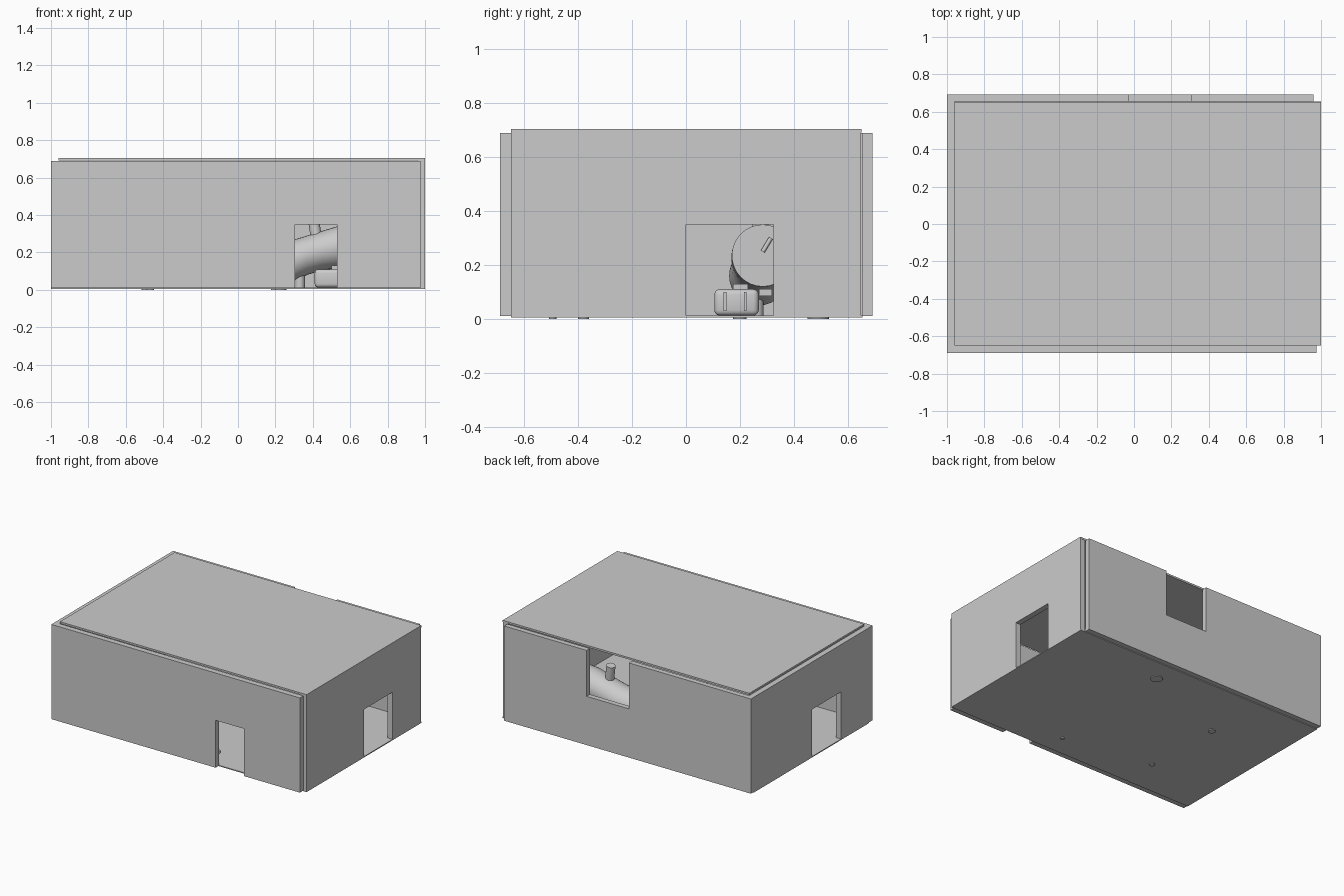
import bpy, bmesh, math
from mathutils import Vector, Matrix

if "Cube" in bpy.data.objects:
    bpy.data.objects.remove(bpy.data.objects["Cube"])


def finish(bm, name, smooth=False):
    bmesh.ops.recalc_face_normals(bm, faces=bm.faces)
    me = bpy.data.meshes.new(name)
    bm.to_mesh(me)
    bm.free()
    ob = bpy.data.objects.new(name, me)
    bpy.context.collection.objects.link(ob)
    if smooth:
        bpy.context.view_layer.objects.active = ob
        ob.select_set(True)
        bpy.ops.object.shade_smooth_by_angle(angle=math.radians(35))
        ob.select_set(False)
    return ob


def box(name, lo, hi, bevel=0.0):
    bm = bmesh.new()
    bmesh.ops.create_cube(bm, size=1)
    for v in bm.verts:
        v.co = [lo[i] + (v.co[i] + 0.5) * (hi[i] - lo[i]) for i in range(3)]
    if bevel:
        bmesh.ops.bevel(bm, geom=bm.edges[:], offset=bevel, segments=3, profile=0.5, affect='EDGES')
    return finish(bm, name, bool(bevel))


def wall(name, axis, outline, near, far):
    """Extrude a wall outline (run, z) across the thickness near..far."""
    def pos(u, z, t):
        return (u, t, z) if axis == 'x' else (t, u, z)
    bm = bmesh.new()
    a = [bm.verts.new(pos(u, z, near)) for u, z in outline]
    b = [bm.verts.new(pos(u, z, far)) for u, z in outline]
    bm.faces.new(a)
    bm.faces.new(b[::-1])
    for i in range(len(a)):
        j = (i + 1) % len(a)
        bm.faces.new((a[i], a[j], b[j], b[i]))
    return finish(bm, name)


def door_outline(u0, u1, d0, d1, top, base=0.01, head=0.35):
    return [(u0, base), (d0, base), (d0, head), (d1, head), (d1, base),
            (u1, base), (u1, top), (u0, top)]


def tube(name, rings, sides=32):
    """Loft circles given as (x, y, z, radius) along x."""
    bm = bmesh.new()
    loops = []
    for x, y, z, r in rings:
        loops.append([bm.verts.new((x, y + r * math.cos(k * math.tau / sides),
                                    z + r * math.sin(k * math.tau / sides))) for k in range(sides)])
    for a, b in zip(loops, loops[1:]):
        for k in range(sides):
            m = (k + 1) % sides
            bm.faces.new((a[k], a[m], b[m], b[k]))
    bm.faces.new(loops[0])
    bm.faces.new(loops[-1])
    return finish(bm, name, True)


def rod(name, p, q, r, sides=20):
    p, q = Vector(p), Vector(q)
    d = q - p
    bm = bmesh.new()
    m = Matrix.Translation((p + q) / 2) @ d.to_track_quat('Z', 'Y').to_matrix().to_4x4()
    bmesh.ops.create_cone(bm, cap_ends=True, segments=sides, radius1=r, radius2=r,
                          depth=d.length, matrix=m)
    return finish(bm, name, True)


# room shell: four walls with floor-level doors and a high window notch
wall("front_wall", 'x', door_outline(-1, 0.975, 0.305, 0.53, 0.69), -0.69, -0.65)
wall("right_wall", 'y', door_outline(-0.65, 0.65, 0, 0.325, 0.70), 0.96, 1.0)
wall("left_wall", 'y', door_outline(-0.65, 0.655, -0.33, 0, 0.69), -1.0, -0.96)
wall("back_wall", 'x', [(-1, 0.01), (0.96, 0.01), (0.96, 0.69), (0.305, 0.69), (0.305, 0.36),
                        (-0.03, 0.36), (-0.03, 0.69), (-1, 0.69)], 0.655, 0.692)
box("floor", (-1.0, -0.65, 0.005), (1.0, 0.655, 0.012))
box("ceiling", (-0.96, -0.65, 0.692), (1.0, 0.652, 0.705))

# large rounded body standing inside, seen through the doors and window
tube("curved_body", [(0.14, 0.27, 0.15, 0.08), (0.22, 0.27, 0.155, 0.105), (0.305, 0.27, 0.16, 0.11),
                     (0.37, 0.275, 0.185, 0.105), (0.45, 0.28, 0.21, 0.105), (0.53, 0.28, 0.227, 0.112),
                     (0.62, 0.285, 0.235, 0.115)])
rod("body_handle", (0.63, 0.285, 0.25), (0.63, 0.315, 0.30), 0.008)
rod("body_neck", (0.42, 0.27, 0.27), (0.40, 0.28, 0.40), 0.03)
rod("body_leg", (0.33, 0.26, 0.01), (0.33, 0.26, 0.10), 0.027)

# rounded chest with straps, knob and side shelf
box("chest", (0.41, 0.105, 0.012), (0.66, 0.27, 0.11), 0.02)
for i, y in enumerate((0.14, 0.215)):
    box(f"chest_strap_{i}", (0.655, y, 0.03), (0.667, y + 0.01, 0.10))
box("chest_knob", (0.50, 0.175, 0.11), (0.56, 0.23, 0.13))
box("side_shelf", (0.45, 0.27, 0.085), (0.62, 0.32, 0.11))

# feet that poke just under the floor
for i, (x, y, r) in enumerate([(0.22, 0.49, 0.04), (-0.49, 0.20, 0.025),
                               (-0.47, -0.38, 0.02), (0.19, -0.495, 0.014)]):
    rod(f"floor_foot_{i}", (x, y, 0.0), (x, y, 0.03), r)
